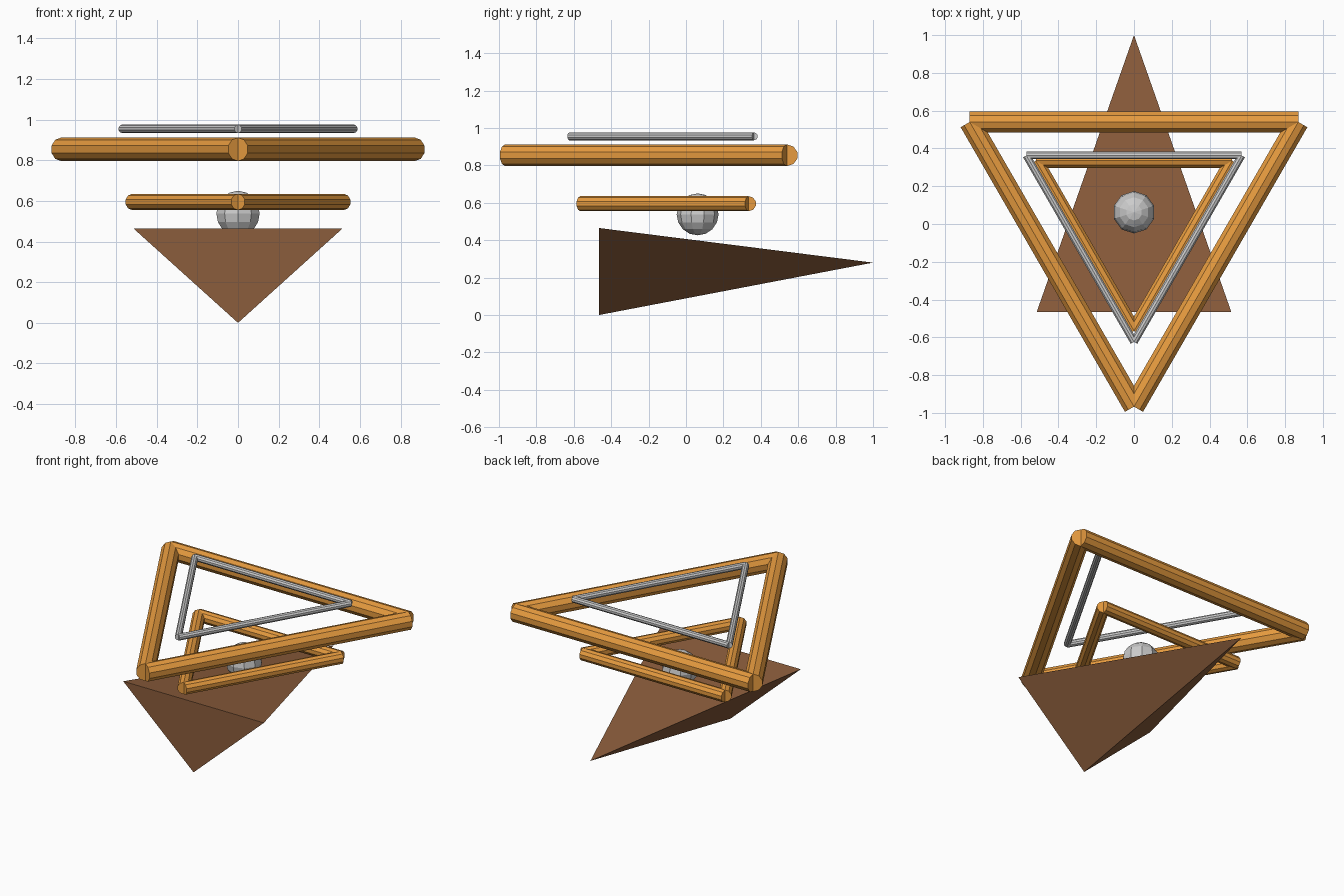
import bpy, bmesh
from math import sqrt
from mathutils import Vector

if "Cube" in bpy.data.objects:
    bpy.data.objects.remove(bpy.data.objects["Cube"])


def material(name, color):
    mat = bpy.data.materials.new(name)
    mat.diffuse_color = (*color, 1)
    mat.use_nodes = True
    mat.node_tree.nodes["Principled BSDF"].inputs["Base Color"].default_value = mat.diffuse_color
    return mat


brown = material("brown", (0.26, 0.11, 0.045))
orange = material("orange", (0.80, 0.33, 0.05))


def tube(name, a, b, radius, mat=None, sides=10):
    d = b - a
    bpy.ops.mesh.primitive_cylinder_add(vertices=sides, radius=radius, depth=d.length,
                                        location=(a + b) / 2)
    ob = bpy.context.object
    ob.name = name
    ob.rotation_euler = d.to_track_quat('Z', 'Y').to_euler()
    if mat:
        ob.data.materials.append(mat)


def triangle_frame(name, half, back_y, z, radius, mat=None):
    # equilateral frame, point towards the front
    left, right = Vector((-half, back_y, z)), Vector((half, back_y, z))
    tip = Vector((0, back_y - half * sqrt(3), z))
    tube(name + "_back_bar", left, right, radius, mat)
    tube(name + "_left_bar", tip, left, radius, mat)
    tube(name + "_right_bar", tip, right, radius, mat)


# Wedge body: a tetrahedron with its long point to the back
bm = bmesh.new()
for co in ((-0.515, -0.465, 0.465), (0.515, -0.465, 0.465), (0, -0.465, 0), (0, 1.0, 0.28)):
    bm.verts.new(co)
bmesh.ops.convex_hull(bm, input=bm.verts)
bmesh.ops.recalc_face_normals(bm, faces=bm.faces)
mesh = bpy.data.meshes.new("wedge_body")
bm.to_mesh(mesh)
bm.free()
mesh.materials.append(brown)
bpy.context.collection.objects.link(bpy.data.objects.new("wedge_body", mesh))

# Ball resting on the body
bpy.ops.mesh.primitive_uv_sphere_add(segments=10, ring_count=8, radius=0.112,
                                     location=(0, 0.062, 0.538))
bpy.context.object.name = "ball"

# Three stacked triangular frames
triangle_frame("lower_frame", 0.52, 0.335, 0.595, 0.04, orange)
triangle_frame("large_frame", 0.87, 0.54, 0.854, 0.058, orange)
triangle_frame("thin_frame", 0.57, 0.363, 0.955, 0.021)
